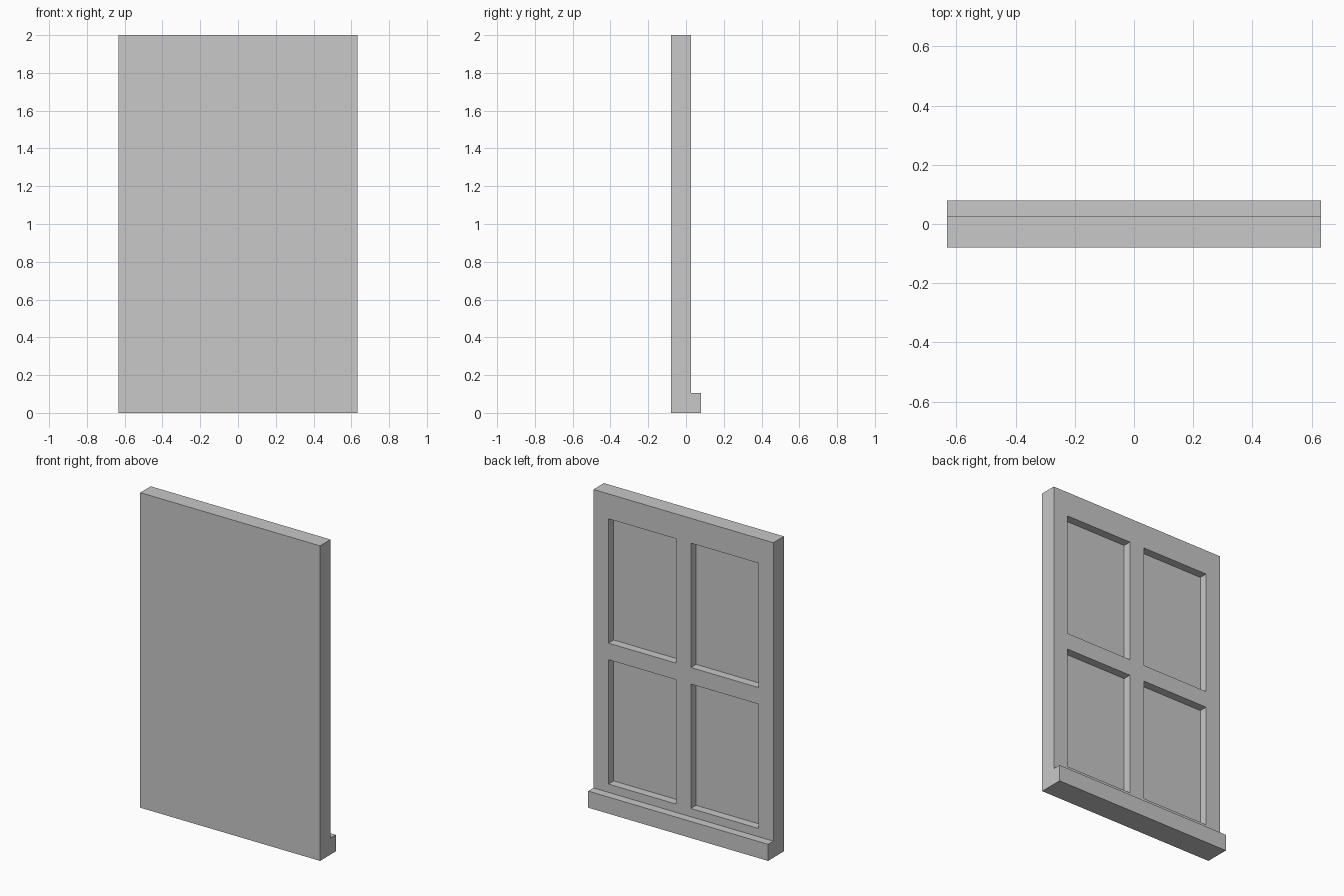
import bpy
import bmesh
from mathutils import Vector

cube = bpy.data.objects.get("Cube")
if cube:
    bpy.data.objects.remove(cube, do_unlink=True)

UNIT = 2 / 19                      # width of one frame bar
FRONT = -0.75 * UNIT
X_LINES = [0, 1, 5.5, 6.5, 11, 12]
Z_LINES = [0, 1, 1.5, 9, 10, 17.5, 19]

# Plain grey paint
paint = bpy.data.materials.new("grey_paint")
paint.use_nodes = True
grey = (0.58, 0.58, 0.58, 1)
paint.diffuse_color = grey
paint.node_tree.nodes["Principled BSDF"].inputs["Base Color"].default_value = grey


def extrude(bm, faces, depth):
    """Extrude a region of faces along y and return its new faces."""
    geom = bmesh.ops.extrude_face_region(bm, geom=faces)["geom"]
    verts = [g for g in geom if isinstance(g, bmesh.types.BMVert)]
    bmesh.ops.translate(bm, verts=verts, vec=Vector((0, depth, 0)))
    return [g for g in geom if isinstance(g, bmesh.types.BMFace)]


def push(bm, faces, depth):
    """Move a region of faces along y, leaving only its side walls behind."""
    extrude(bm, faces, depth)
    old = [f for f in faces if f.is_valid]
    bmesh.ops.delete(bm, geom=old, context='FACES')


# Flat front sheet laid out on the bar lines
bm = bmesh.new()
rows = [[bm.verts.new(((x - 6) * UNIT, FRONT, z * UNIT)) for x in X_LINES]
        for z in Z_LINES]
sheet = []
for low, high in zip(rows, rows[1:]):
    for i in range(len(X_LINES) - 1):
        sheet.append(bm.faces.new((low[i], low[i + 1], high[i + 1], high[i])))

# Solid slab, then sort its back faces into panes and sill
panes, sill = [], []
for face in extrude(bm, sheet, UNIT):
    c = face.calc_center_median() / UNIT
    if c.z < 1:
        sill.append(face)
    elif 0.5 < abs(c.x) < 5 and (1.5 < c.z < 9 or 10 < c.z < 17.5):
        panes.append(face)

# Recessed panes and projecting sill
push(bm, panes, -UNIT / 2)
push(bm, sill, UNIT / 2)

# Finish the window
bmesh.ops.recalc_face_normals(bm, faces=bm.faces[:])
mesh = bpy.data.meshes.new("window_frame")
bm.to_mesh(mesh)
bm.free()
mesh.materials.append(paint)
window = bpy.data.objects.new("window_frame", mesh)
bpy.context.scene.collection.objects.link(window)
